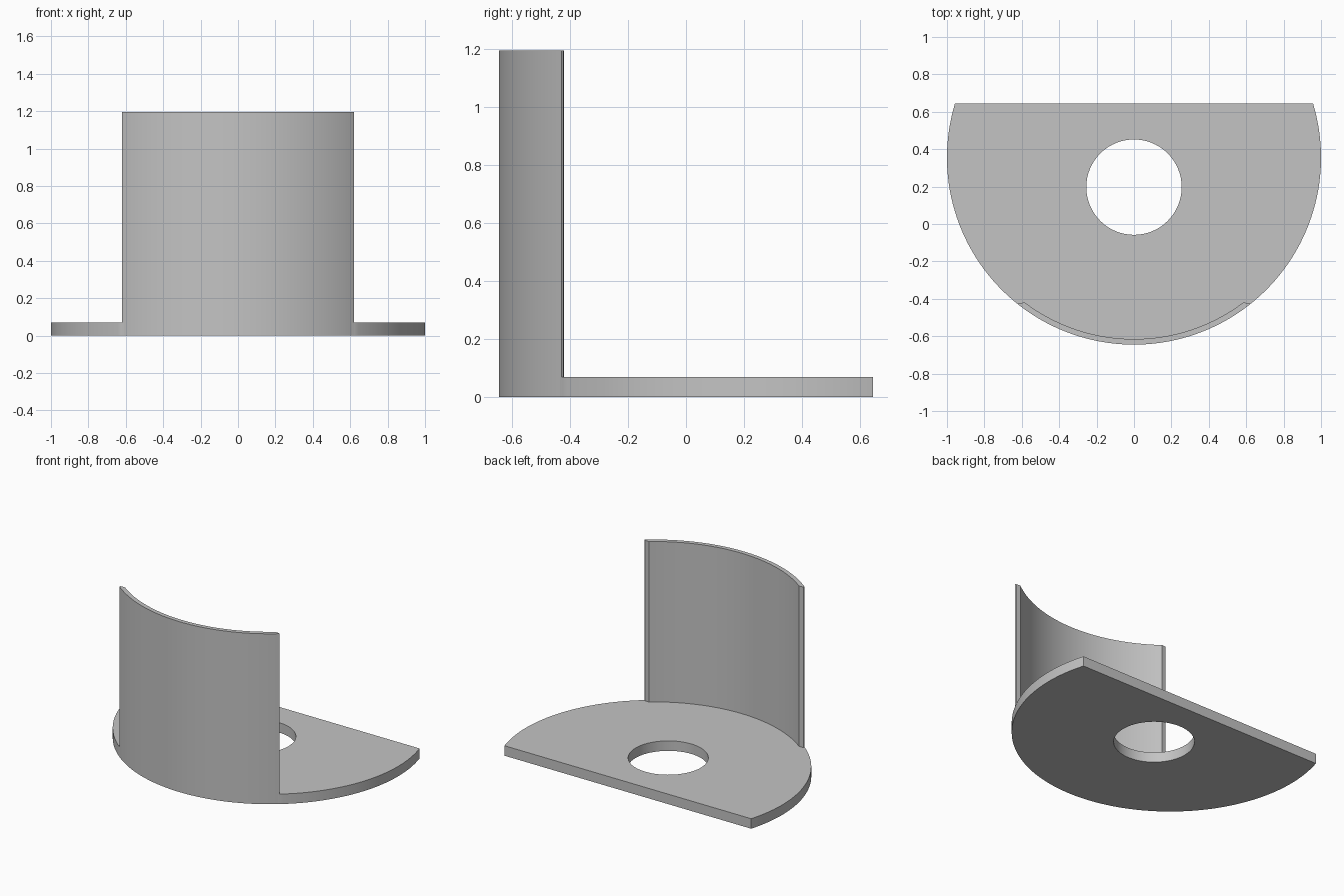
import bpy
import bmesh
from math import sin, cos, pi, asin, radians

cube = bpy.data.objects.get("Cube")
if cube:
    bpy.data.objects.remove(cube, do_unlink=True)

grey = bpy.data.materials.new("light_grey")
grey.use_nodes = True
COLOUR = (0.55, 0.55, 0.55, 1)
grey.diffuse_color = COLOUR
grey.node_tree.nodes["Principled BSDF"].inputs["Base Color"].default_value = COLOUR

CENTRE_Y = 0.355   # centre of the big arc shared by the plate and the wall


def arc(radius, cy, start, end, steps):
    """Points on an arc; angle 0 points to the front (-y)."""
    angles = [start + (end - start) * i / steps for i in range(steps + 1)]
    return [(radius * sin(a), cy - radius * cos(a)) for a in angles]


def slab(name, loops, height):
    """Fill an outline with optional holes and raise it from the ground."""
    bm = bmesh.new()
    edges = []
    for loop in loops:
        verts = [bm.verts.new((x, y, 0)) for x, y in loop]
        edges += [bm.edges.new((v, verts[i - 1])) for i, v in enumerate(verts)]
    bmesh.ops.triangle_fill(bm, edges=edges, use_beauty=True)
    top = bmesh.ops.extrude_face_region(bm, geom=bm.faces[:], use_keep_orig=True)
    raised = [g for g in top["geom"] if isinstance(g, bmesh.types.BMVert)]
    bmesh.ops.translate(bm, verts=raised, vec=(0, 0, height))
    bmesh.ops.recalc_face_normals(bm, faces=bm.faces[:])
    # Merge the flat fill triangles
    bmesh.ops.dissolve_limit(bm, angle_limit=radians(0.1),
                             verts=bm.verts[:], edges=bm.edges[:])
    mesh = bpy.data.meshes.new(name)
    bm.to_mesh(mesh)
    bm.free()
    mesh.materials.append(grey)
    obj = bpy.data.objects.new(name, mesh)
    bpy.context.collection.objects.link(obj)
    bpy.ops.object.select_all(action="DESELECT")
    obj.select_set(True)
    bpy.context.view_layer.objects.active = obj
    bpy.ops.object.shade_smooth_by_angle(angle=radians(30))
    return obj


# Base plate: disc with a straight back edge and a round hole
back = pi / 2 + asin(0.645 - CENTRE_Y)
outline = arc(1, CENTRE_Y, -back, back, 96)
# Tuck the front rim inside the wall
outline = [(x * 0.985, CENTRE_Y + (y - CENTRE_Y) * 0.985)
           if abs(x) < 0.61 and y < 0 else (x, y) for x, y in outline]
hole = arc(0.255, 0.197, 0, 2 * pi, 64)[:-1]
slab("base_plate", [outline, hole], 0.07)

# Curved front wall with small bevelled end edges
outer_end, inner_end = asin(0.621), asin(0.583 / 0.97)
wall = arc(1, CENTRE_Y, -outer_end, outer_end, 48)
wall += [(0.615, -0.422)]
wall += arc(0.97, CENTRE_Y, inner_end, -inner_end, 48)
wall += [(-0.615, -0.422)]
slab("curved_wall", [wall], 1.195)
